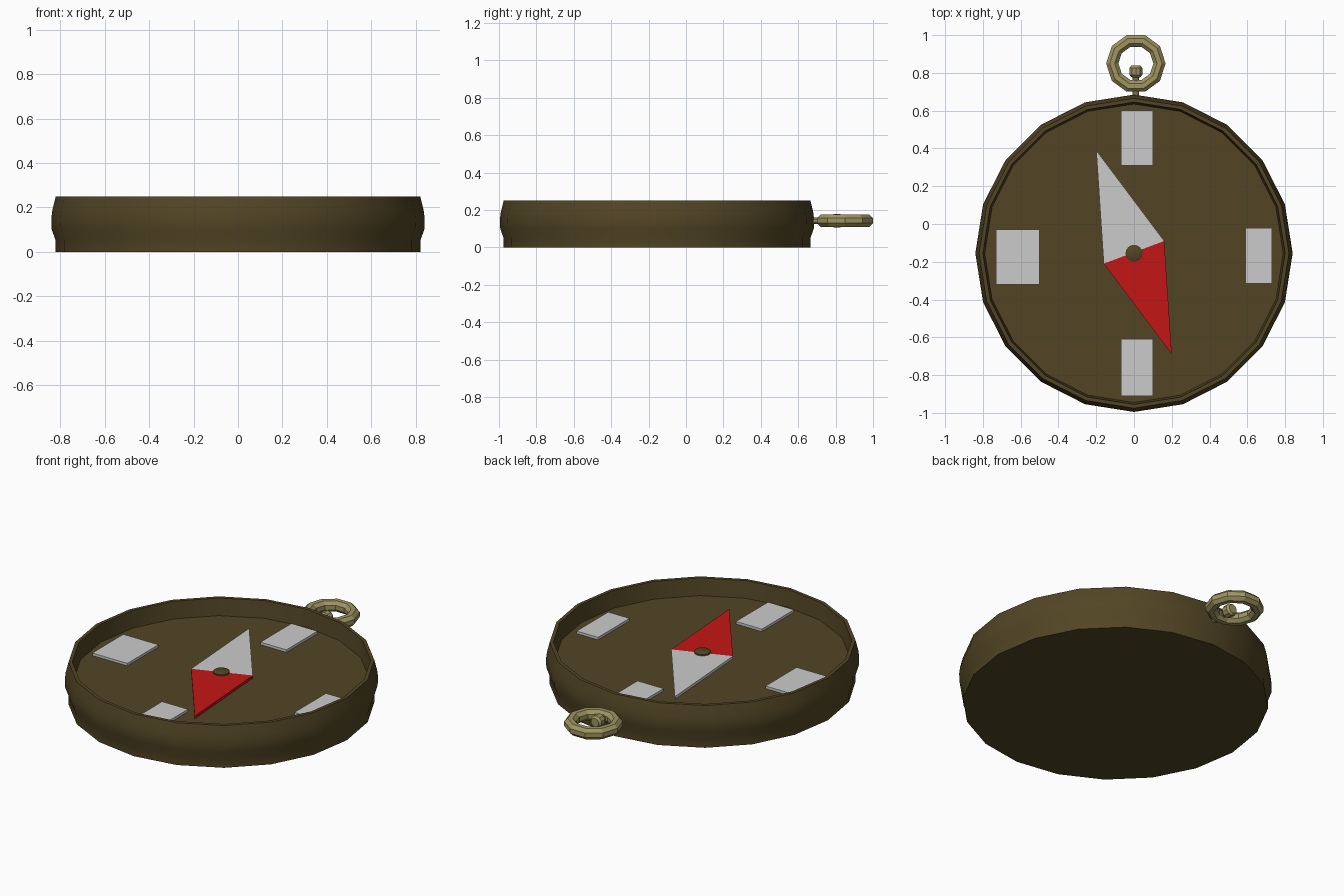
import bpy, bmesh, math

if "Cube" in bpy.data.objects:
    bpy.data.objects.remove(bpy.data.objects["Cube"])

CY = -0.155      # centre of the case in y
FLOOR = 0.15     # height of the dial


def material(name, rgb):
    m = bpy.data.materials.new(name)
    m.diffuse_color = (*rgb, 1)
    m.use_nodes = True
    m.node_tree.nodes["Principled BSDF"].inputs["Base Color"].default_value = m.diffuse_color
    return m


BROWN = material("dark_brown", (0.085, 0.06, 0.018))
BRASS = material("brass", (0.35, 0.30, 0.12))
RED = material("red", (0.55, 0.008, 0.008))
SILVER = material("silver", (0.52, 0.52, 0.52))


def finish(bm, name, mat=None, smooth=False):
    bmesh.ops.recalc_face_normals(bm, faces=bm.faces)
    me = bpy.data.meshes.new(name)
    bm.to_mesh(me)
    bm.free()
    ob = bpy.data.objects.new(name, me)
    bpy.context.collection.objects.link(ob)
    if mat:
        me.materials.append(mat)
    if smooth:
        bpy.ops.object.select_all(action='DESELECT')
        ob.select_set(True)
        bpy.context.view_layer.objects.active = ob
        bpy.ops.object.shade_smooth_by_angle(angle=math.radians(35))
    return ob


def lathe(name, profile, sides, mat, smooth=False):
    """Revolve (radius, z) points around z and cap both ends."""
    bm = bmesh.new()
    rings = [[bm.verts.new((r * math.sin(math.tau * i / sides),
                            r * math.cos(math.tau * i / sides), z))
              for i in range(sides)] for r, z in profile]
    for a, b in zip(rings, rings[1:]):
        for i in range(sides):
            j = (i + 1) % sides
            bm.faces.new((a[i], a[j], b[j], b[i]))
    bm.faces.new(rings[0])
    bm.faces.new(rings[-1])
    return finish(bm, name, mat, smooth)


def slab(name, points, z0, z1, mat=None):
    """Extrude a flat outline from z0 to z1."""
    bm = bmesh.new()
    face = bm.faces.new([bm.verts.new((x, y, z0)) for x, y in points])
    ext = bmesh.ops.extrude_face_region(bm, geom=[face])
    top = [v for v in ext["geom"] if isinstance(v, bmesh.types.BMVert)]
    bmesh.ops.translate(bm, verts=top, vec=(0, 0, z1 - z0))
    return finish(bm, name, mat)


# Case: bulging side, thin rim, recessed dial
case = lathe("case", [(0.82, 0), (0.82, 0.05), (0.838, 0.10), (0.84, 0.15),
                      (0.835, 0.19), (0.82, 0.25), (0.80, 0.25), (0.79, FLOOR)],
             20, BROWN, True)
case.location.y = CY

# Needle halves and centre pivot
slab("needle_silver_half", [(-0.2, 0.39), (0.16, -0.09), (-0.16, -0.21)], 0.165, 0.182, SILVER)
slab("needle_red_half", [(0.2, -0.69), (-0.16, -0.21), (0.16, -0.09)], 0.165, 0.182, RED)
pivot = lathe("needle_pivot", [(0.045, FLOOR), (0.045, 0.19), (0.035, 0.196)], 16, BROWN, True)
pivot.location.y = CY

# Plain raised direction markers on the dial
markers = {"north": (-0.07, 0.10, 0.31, 0.60), "south": (-0.07, 0.10, -0.91, -0.61),
           "east": (0.59, 0.73, -0.315, -0.02), "west": (-0.73, -0.50, -0.32, -0.03)}
for side, (x0, x1, y0, y1) in markers.items():
    slab(side + "_marker", [(x0, y0), (x1, y0), (x1, y1), (x0, y1)], FLOOR, FLOOR + 0.015)

# Hanging ring: ten segments with an octagonal section
bm = bmesh.new()
N, M = 10, 8
grid = []
for i in range(N):
    a = math.tau * i / N
    row = []
    for k in range(M):
        b = math.tau * (k + 0.5) / M
        r = 0.125 + 0.035 * math.cos(b)
        row.append(bm.verts.new((r * math.cos(a), r * math.sin(a), 0.035 * math.sin(b))))
    grid.append(row)
for i in range(N):
    for k in range(M):
        n, l = (i + 1) % N, (k + 1) % M
        bm.faces.new((grid[i][k], grid[n][k], grid[n][l], grid[i][l]))
ring = finish(bm, "hanging_ring", BRASS)
ring.location = (0.01, 0.85, 0.143)

# Stud that passes from the case through the ring, with a knob at its end
stud = lathe("ring_stud", [(0.018, 0), (0.018, 0.12), (0.028, 0.125), (0.036, 0.135),
                           (0.036, 0.17), (0.026, 0.183)], 10, BRASS, True)
stud.rotation_euler.x = -math.pi / 2
stud.location = (0.01, 0.655, 0.143)
